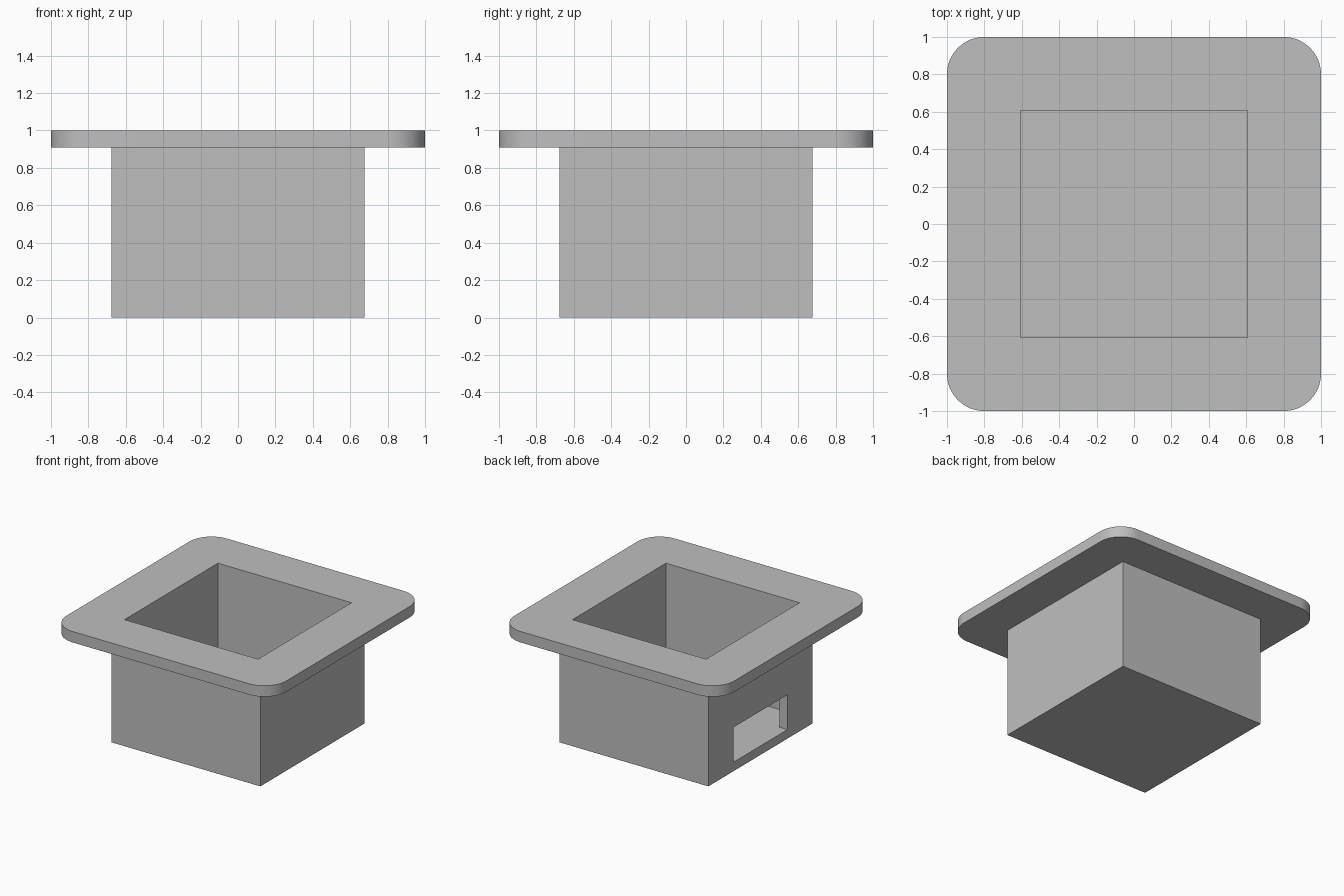
import bpy
import bmesh
from math import cos, sin, radians

cube = bpy.data.objects.get("Cube")
if cube:
    bpy.data.objects.remove(cube, do_unlink=True)

HALF, RADIUS = 1.0, 0.2            # flange
TOP, FLANGE_BOTTOM = 1.0, 0.91
BODY, HOLE, FLOOR = 0.677, 0.607, 0.074
SLOT_HALF, SLOT_TOP = 0.35, 0.36

grey = bpy.data.materials.new("plain grey")
grey.use_nodes = True
colour = (0.52, 0.52, 0.52, 1)
grey.diffuse_color = colour
grey.node_tree.nodes["Principled BSDF"].inputs["Base Color"].default_value = colour


def prism(name, outline, z0, z1):
    """Extrude a flat outline from z0 to z1."""
    bm = bmesh.new()
    face = bm.faces.new([bm.verts.new((x, y, z0)) for x, y in outline])
    ext = bmesh.ops.extrude_face_region(bm, geom=[face])
    top = [v for v in ext["geom"] if isinstance(v, bmesh.types.BMVert)]
    bmesh.ops.translate(bm, verts=top, vec=(0, 0, z1 - z0))
    bmesh.ops.recalc_face_normals(bm, faces=bm.faces)
    mesh = bpy.data.meshes.new(name)
    bm.to_mesh(mesh)
    bm.free()
    mesh.materials.append(grey)
    obj = bpy.data.objects.new(name, mesh)
    bpy.context.collection.objects.link(obj)
    return obj


def rect(x0, x1, y0, y1):
    return [(x0, y0), (x1, y0), (x1, y1), (x0, y1)]


def rounded_square(half, radius, steps=16):
    c = half - radius
    points = []
    for k, (sx, sy) in enumerate([(1, 1), (-1, 1), (-1, -1), (1, -1)]):
        for i in range(steps + 1):
            a = radians(90 * (k + i / steps))
            points.append((sx * c + radius * cos(a), sy * c + radius * sin(a)))
    return points


def boolean(obj, other, operation):
    """Apply a boolean and remove the helper."""
    bpy.context.view_layer.objects.active = obj
    mod = obj.modifiers.new("shape", "BOOLEAN")
    mod.object, mod.operation, mod.solver = other, operation, "EXACT"
    bpy.ops.object.modifier_apply(modifier=mod.name)
    bpy.data.objects.remove(other, do_unlink=True)


# Box body joined to the rounded top flange
box = prism("flanged_box", rect(-BODY, BODY, -BODY, BODY), 0, 0.95)
boolean(box, prism("flange", rounded_square(HALF, RADIUS), FLANGE_BOTTOM, TOP), "UNION")

# Open cavity, then the side slot level with the floor
boolean(box, prism("cavity", rect(-HOLE, HOLE, -HOLE, HOLE), FLOOR, 1.2), "DIFFERENCE")
boolean(box, prism("slot", rect(-0.8, -0.5, -SLOT_HALF, SLOT_HALF), FLOOR, SLOT_TOP), "DIFFERENCE")

# Smooth the rounded corners only
bpy.ops.object.select_all(action="DESELECT")
box.select_set(True)
bpy.context.view_layer.objects.active = box
bpy.ops.object.shade_smooth_by_angle(angle=radians(30))
